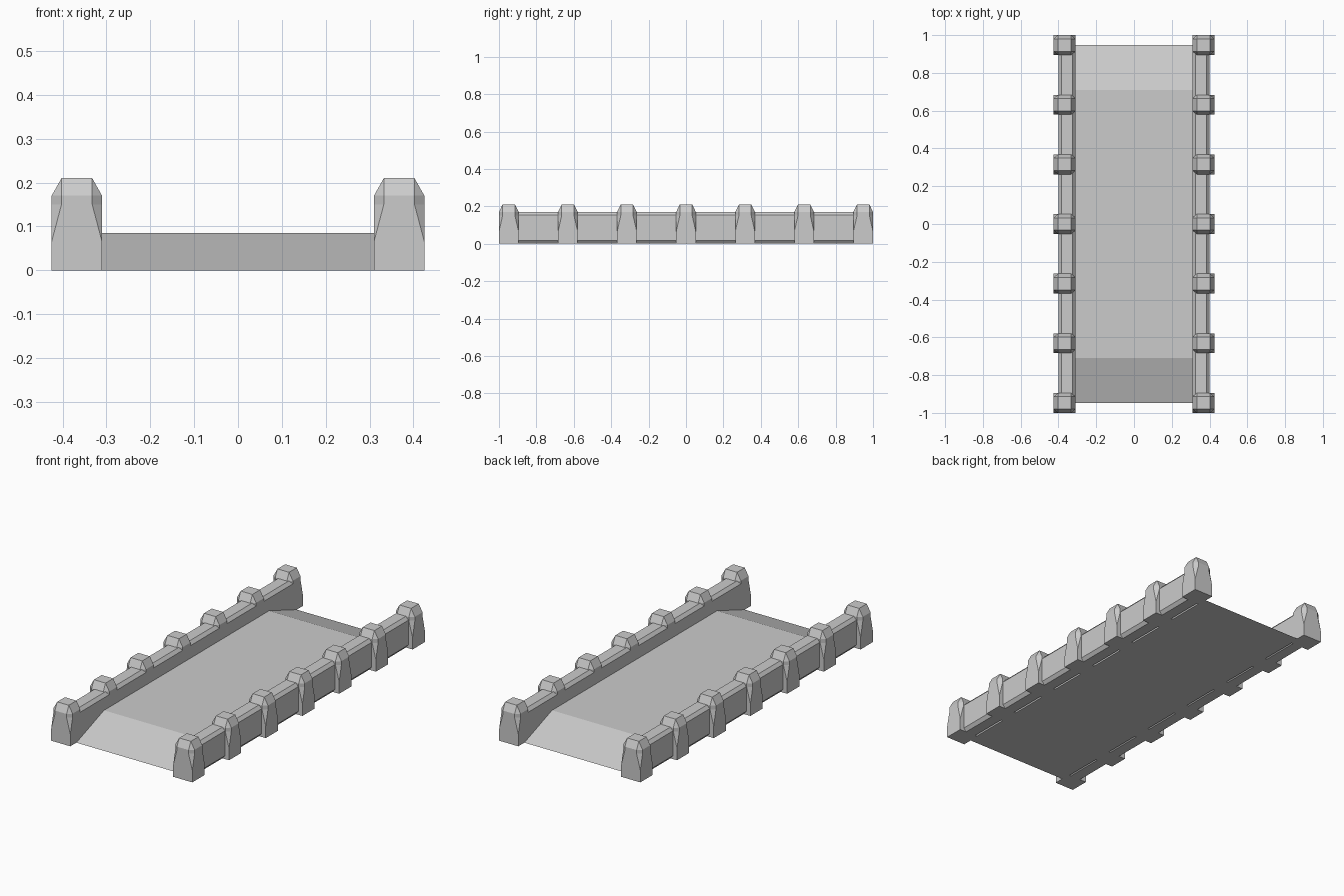
import bpy, bmesh

if "Cube" in bpy.data.objects:
    bpy.data.objects.remove(bpy.data.objects["Cube"])


def make_object(name, bm):
    bmesh.ops.recalc_face_normals(bm, faces=bm.faces)
    mesh = bpy.data.meshes.new(name)
    bm.to_mesh(mesh)
    bm.free()
    obj = bpy.data.objects.new(name, mesh)
    bpy.context.collection.objects.link(obj)
    return obj


def extrude_profile(name, profile, direction):
    bm = bmesh.new()
    face = bm.faces.new([bm.verts.new(p) for p in profile])
    geom = bmesh.ops.extrude_face_region(bm, geom=[face])["geom"]
    # the starting face is kept as the opposite cap
    verts = [g for g in geom if isinstance(g, bmesh.types.BMVert)]
    bmesh.ops.translate(bm, verts=verts, vec=direction)
    if not face.is_valid:
        bm.faces.new([v for v in bm.verts if v not in verts])
    return make_object(name, bm)


def post(name, cx, cy):
    # square foot whose corners open into leaf-shaped chamfers under a tapered cap
    hx, hy, a, b = 0.0575, 0.0525, 0.035, 0.033
    square = [(1, 1), (-1, 1), (-1, -1), (1, -1)]
    bm = bmesh.new()

    def vert(x, y, z):
        return bm.verts.new((cx + x, cy + y, z))

    foot = [vert(sx * hx, sy * hy, 0) for sx, sy in square]
    knee = [vert(sx * hx, sy * hy, 0.065) for sx, sy in square]
    top = [vert(sx * a, sy * b, 0.21) for sx, sy in square]

    def octagon(z):
        pts = []
        for i, (sx, sy) in enumerate(square):
            pair = [(sx * hx, sy * b), (sx * a, sy * hy)]
            pts.append([vert(*p, z) for p in (pair if i % 2 == 0 else pair[::-1])])
        return pts

    low, high = octagon(0.15), octagon(0.17)
    bm.faces.new(foot)
    bm.faces.new(top)
    for i in range(4):
        j = (i + 1) % 4
        # flat sides
        bm.faces.new((foot[i], foot[j], knee[j], knee[i]))
        bm.faces.new((knee[i], knee[j], low[j][0], low[i][1]))
        bm.faces.new((low[i][1], low[j][0], high[j][0], high[i][1]))
        bm.faces.new((high[i][1], high[j][0], top[j], top[i]))
        # corner chamfer
        bm.faces.new((knee[i], low[i][1], low[i][0]))
        bm.faces.new((low[i][0], low[i][1], high[i][1], high[i][0]))
        bm.faces.new((high[i][0], high[i][1], top[i]))
    return make_object(name, bm)


# roadway with a ramp at each end
extrude_profile("deck", [(-0.315, -0.948, 0), (-0.315, 0.948, 0),
                         (-0.315, 0.71, 0.085), (-0.315, -0.71, 0.085)], (0.63, 0, 0))

for side, label in ((-1, "left"), (1, "right")):
    # side wall with chamfered long edges
    wall = [(0.31, 0.018), (0.325, 0), (0.385, 0), (0.40, 0.018),
            (0.40, 0.153), (0.385, 0.17), (0.325, 0.17), (0.31, 0.153)]
    extrude_profile(label + "_wall", [(side * x, -0.95, z) for x, z in wall], (0, 1.9, 0))
    # row of posts
    for i in range(7):
        post(f"{label}_post_{i + 1}", side * 0.3675, (i - 3) * 0.9475 / 3)
